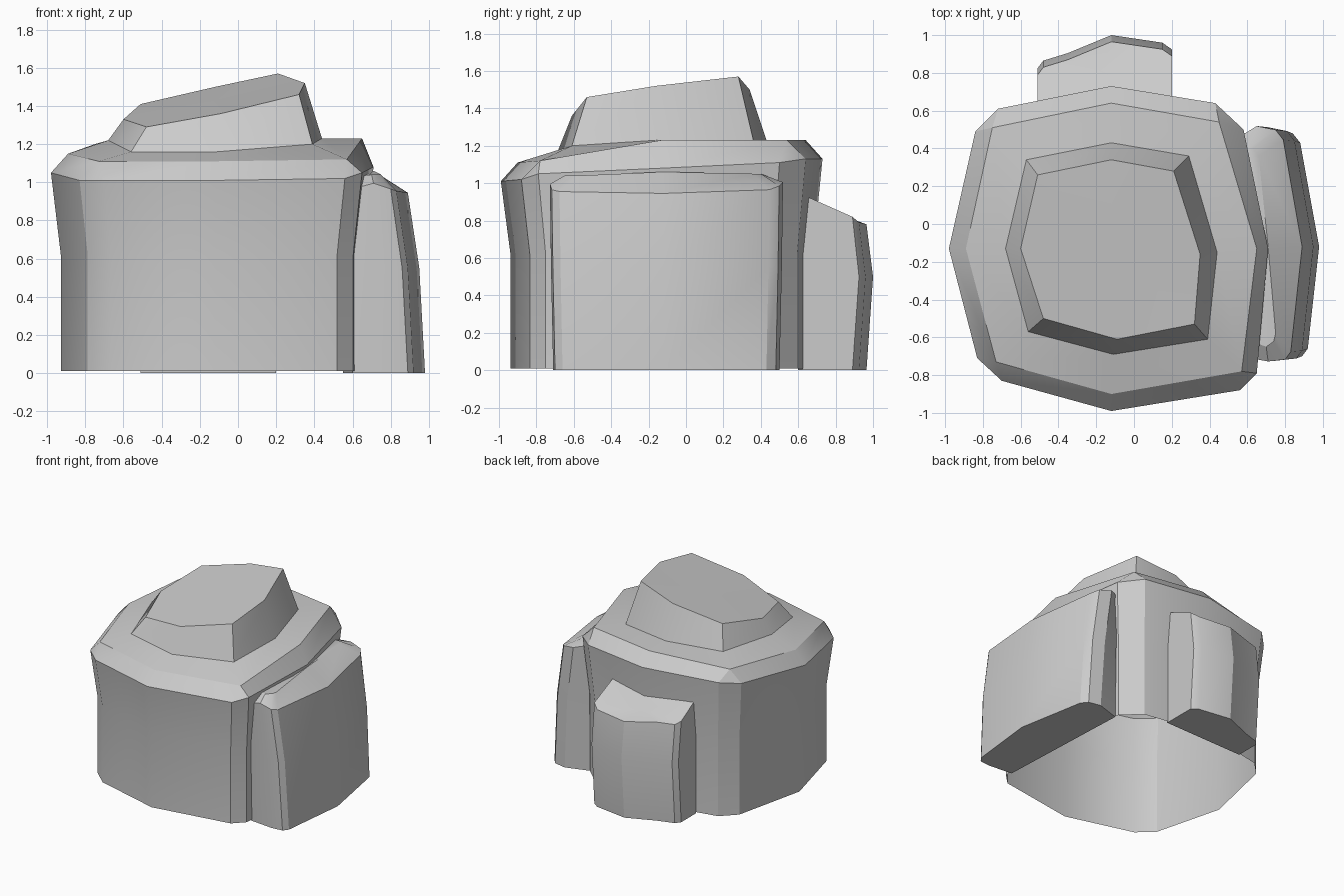
import bpy, bmesh, math


def loft(name, rings, cap_bottom=False, cap_top=True, angle=28):
    """Skin a stack of closed rings with equal point counts."""
    bm = bmesh.new()
    loops = [[bm.verts.new(p) for p in ring] for ring in rings]
    n = len(loops[0])
    for a, b in zip(loops, loops[1:]):
        for i in range(n):
            j = (i + 1) % n
            bm.faces.new((a[i], a[j], b[j], b[i]))
    if cap_bottom:
        bm.faces.new(loops[0][::-1])
    if cap_top:
        c = [sum(v.co[k] for v in loops[-1]) / n for k in range(3)]
        centre = bm.verts.new(c)
        for i in range(n):
            bm.faces.new((loops[-1][i], loops[-1][(i + 1) % n], centre))
    bmesh.ops.remove_doubles(bm, verts=bm.verts, dist=0.0005)
    bmesh.ops.recalc_face_normals(bm, faces=bm.faces)
    mesh = bpy.data.meshes.new(name)
    bm.to_mesh(mesh)
    bm.free()
    obj = bpy.data.objects.new(name, mesh)
    bpy.context.collection.objects.link(obj)
    bpy.ops.object.select_all(action='DESELECT')
    obj.select_set(True)
    bpy.context.view_layer.objects.active = obj
    bpy.ops.object.shade_smooth_by_angle(angle=math.radians(angle))
    return obj


def split_corners(ring):
    """8-point ring (side, corner, ...) to 12 points by doubling corners."""
    out = []
    for i, p in enumerate(ring):
        out += [p, p] if i % 2 else [p]
    return out


# Main boulder: bent walls with chamfered corners, open underneath
shoulder = [(0.71, -0.13, 1.08), (0.58, 0.50, 1.11), (0.43, 0.64, 1.13),
            (-0.12, 0.73, 1.13), (-0.72, 0.61, 1.12), (-0.84, 0.49, 1.10),
            (-0.98, -0.13, 1.05), (-0.83, -0.71, 1.01), (-0.70, -0.83, 1.01),
            (-0.12, -0.99, 1.01), (0.56, -0.88, 1.02), (0.65, -0.79, 1.05)]


def wall(z):
    return [(-0.12 + (x + 0.12) * 0.94, -0.13 + (y + 0.13) * 0.94, z)
            for x, y, _ in shoulder]


rim = [(0.65, -0.13, 1.23), (0.45, 0.54, 1.23), (-0.12, 0.64, 1.23),
       (-0.75, 0.51, 1.20), (-0.89, -0.13, 1.15), (-0.73, -0.73, 1.11),
       (-0.12, -0.90, 1.11), (0.57, -0.78, 1.12)]
ledge = [(0.44, -0.15, 1.23), (0.29, 0.36, 1.23), (-0.12, 0.43, 1.23),
         (-0.57, 0.34, 1.23), (-0.68, -0.13, 1.22), (-0.56, -0.57, 1.16),
         (-0.11, -0.69, 1.16), (0.39, -0.61, 1.20)]
loft("main_boulder", [wall(0.01), wall(0.62), shoulder,
                      split_corners(rim), split_corners(ledge)],
     cap_top=False)

# Slanted crown stone on top
crown = [(0.35, -0.16, 1.52), (0.21, 0.28, 1.57), (-0.12, 0.34, 1.50),
         (-0.51, 0.26, 1.41), (-0.60, -0.13, 1.33), (-0.48, -0.50, 1.29),
         (-0.09, -0.61, 1.36), (0.32, -0.53, 1.46)]
loft("crown_stone", [ledge, crown])


# Slab leaning on the right side
def right_ring(dx, dy, z, top=0.0):
    ring = [(0.60, -0.69), (0.80, -0.71), (0.89, -0.70), (0.92, -0.66),
            (0.98, -0.12), (0.88, 0.43), (0.84, 0.48), (0.74, 0.50),
            (0.55, 0.44)]
    lift = [0.02, 0.05, 0.02, 0.01, 0, 0.02, 0.04, 0.06, 0.08]
    return [(x - dx * (x > 0.7), -0.12 + (y + 0.12) * dy, z + top * l)
            for (x, y), l in zip(ring, lift)]


slab_top = right_ring(0.09, 1.03, 0.945, 1.0)
slab_peak = [(0.62, -0.62, 1.03), (0.70, -0.65, 1.04), (0.74, -0.62, 1.04),
             (0.75, -0.58, 1.04), (0.71, -0.12, 1.06), (0.66, 0.36, 1.05),
             (0.63, 0.40, 1.05), (0.60, 0.40, 1.05), (0.55, 0.38, 1.05)]
loft("right_slab", [right_ring(0, 1, 0), right_ring(0.03, 1.02, 0.55),
                    slab_top, slab_peak], cap_bottom=True)


# Short slab against the back, its top sloping outwards
def back_ring(dy, heights):
    ring = [(0.20, 0.62), (0.20, 0.89), (0.15, 0.925), (-0.12, 0.965),
            (-0.35, 0.87), (-0.48, 0.83), (-0.51, 0.79), (-0.51, 0.60)]
    return [(x, y + dy * (y > 0.7), z) for (x, y), z in zip(ring, heights)]


loft("back_slab", [back_ring(0, [0] * 8), back_ring(0.035, [0.5] * 8),
                   back_ring(0, [0.94, 0.82, 0.79, 0.78,
                                 0.80, 0.80, 0.82, 0.93])],
     cap_bottom=True)
